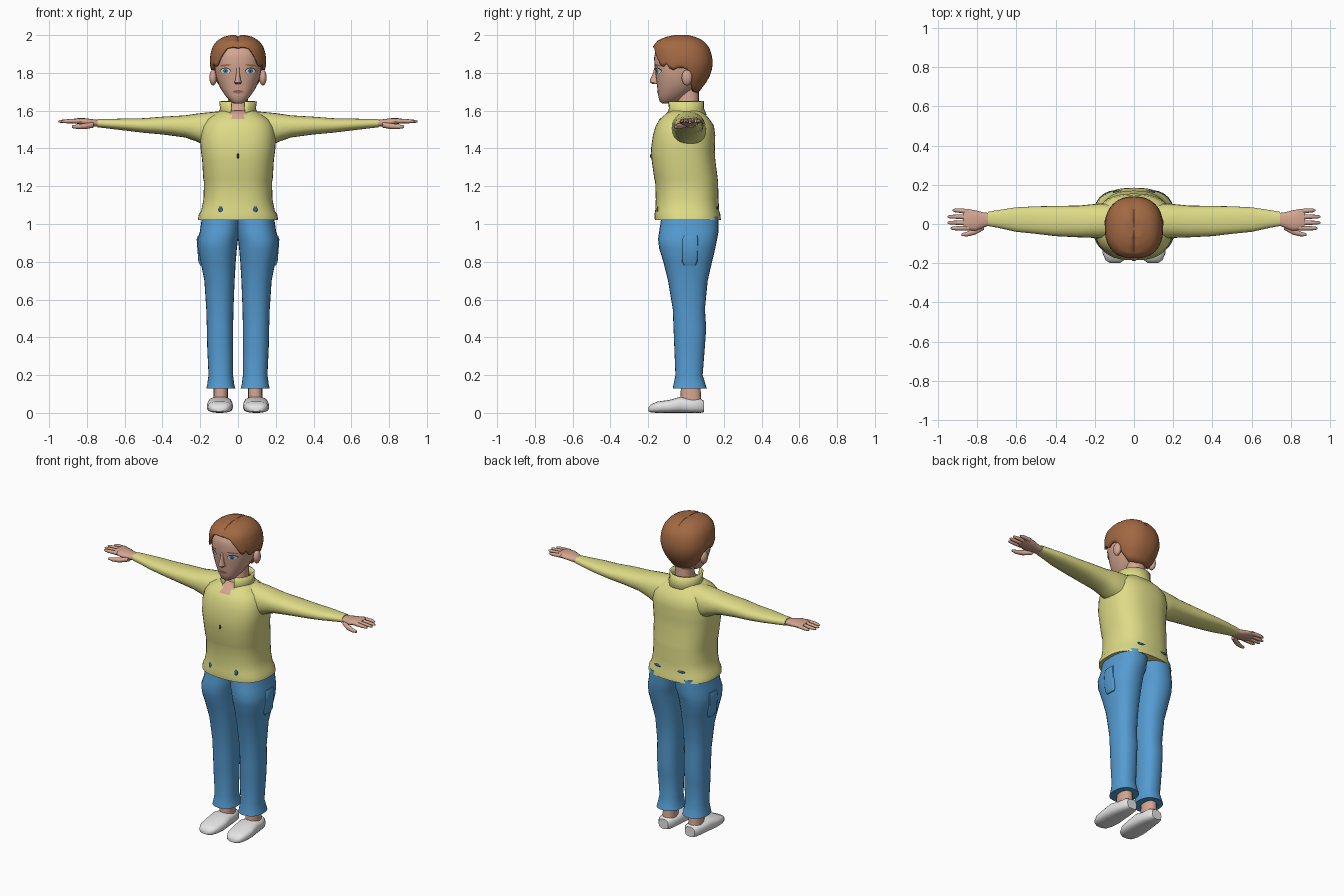
import bpy, bmesh, math


def mat(name, r, g, b):
    m = bpy.data.materials.new(name)
    m.diffuse_color = (r, g, b, 1)
    return m


SKIN = mat("skin", .66, .38, .28)
YELLOW = mat("yellow_cloth", .73, .71, .24)
BLUE = mat("blue_denim", .09, .33, .64)
HAIR = mat("brown_hair", .36, .14, .055)
WHITE = mat("white", .78, .78, .78)
IRIS = mat("eye_blue", .05, .25, .6)
DARK = mat("dark_brown", .07, .035, .025)
LIP = mat("lip", .36, .13, .1)
NAVY = mat("pocket_blue", .04, .13, .3)


def lerp(table, t):
    """Interpolate rows (key, values...) that are sorted by key."""
    if t <= table[0][0]:
        return table[0][1:]
    for a, b in zip(table, table[1:]):
        if t <= b[0]:
            f = (t - a[0]) / (b[0] - a[0])
            return [p + (q - p) * f for p, q in zip(a[1:], b[1:])]
    return table[-1][1:]


def spow(v, e):
    return math.copysign(abs(v) ** e, v)


def finish(name, bm, mats, mirror=False, angle=50):
    bmesh.ops.recalc_face_normals(bm, faces=bm.faces[:])
    me = bpy.data.meshes.new(name)
    bm.to_mesh(me)
    bm.free()
    for m in mats:
        me.materials.append(m)
    ob = bpy.data.objects.new(name, me)
    bpy.context.collection.objects.link(ob)
    bpy.ops.object.select_all(action='DESELECT')
    ob.select_set(True)
    bpy.context.view_layer.objects.active = ob
    bpy.ops.object.shade_smooth_by_angle(angle=math.radians(angle))
    if mirror:
        ob.modifiers.new("Mirror", 'MIRROR')
    return ob


def loft(name, rings, mats, axis='z', n=24, p=2.3, mirror=False, rule=None, angle=50):
    """Rings are (position, u0, u1, v0, v1) along the axis, bridged and capped."""
    bm = bmesh.new()
    rows = []
    for t, u0, u1, v0, v1 in rings:
        row = []
        for i in range(n):
            a = 2 * math.pi * i / n
            u = (u0 + u1) / 2 + (u1 - u0) / 2 * spow(math.sin(a), 2 / p)
            v = (v0 + v1) / 2 - (v1 - v0) / 2 * spow(math.cos(a), 2 / p)
            row.append(bm.verts.new({'z': (u, v, t), 'x': (t, u, v), 'y': (u, t, v)}[axis]))
        rows.append(row)
    for a, b in zip(rows, rows[1:]):
        for i in range(n):
            bm.faces.new((a[i], a[(i + 1) % n], b[(i + 1) % n], b[i]))
    bm.faces.new(rows[0])
    bm.faces.new(rows[-1])
    if rule:
        for f in bm.faces:
            f.material_index = rule(f.calc_center_median())
    return finish(name, bm, mats, mirror, angle)


def ball(name, loc, size, m, mirror=False):
    bm = bmesh.new()
    bmesh.ops.create_uvsphere(bm, u_segments=14, v_segments=8, radius=1)
    for v in bm.verts:
        v.co = [c + s * k for c, s, k in zip(loc, size, v.co)]
    return finish(name, bm, [m], mirror)


# Jacket body with a hem band and an open V at the throat
TORSO = [(1.02, -.213, .213, -.165, .185), (1.05, -.208, .208, -.167, .182),
         (1.07, -.195, .195, -.163, .176), (1.13, -.183, .183, -.16, .172),
         (1.22, -.18, .18, -.163, .17), (1.24, -.184, .184, -.168, .168),
         (1.34, -.19, .19, -.182, .155), (1.4, -.198, .198, -.185, .153),
         (1.47, -.2, .2, -.175, .155), (1.52, -.19, .19, -.16, .148),
         (1.555, -.165, .165, -.14, .125), (1.58, -.125, .125, -.11, .102),
         (1.6, -.095, .095, -.088, .085)]
loft("jacket_body", TORSO, [YELLOW, SKIN], n=40, p=2.5,
     rule=lambda c: int(c.y < 0 and abs(c.x) < (c.z - 1.54) * .8))

# Sleeves
loft("sleeve", [(.08, -.07, .10, 1.41, 1.598), (.17, -.075, .105, 1.412, 1.59),
                (.22, -.07, .1, 1.437, 1.584), (.28, -.068, .094, 1.458, 1.575),
                (.4, -.062, .092, 1.474, 1.568), (.5, -.05, .09, 1.483, 1.56),
                (.6, -.04, .085, 1.495, 1.558), (.7, -.018, .07, 1.507, 1.556),
                (.745, -.01, .062, 1.512, 1.556)], [YELLOW], axis='x', mirror=True)

# Standing collar, open at the front
bm = bmesh.new()
rows = []
for z, rx, y0, y1 in [(1.575, .1, -.1, .1), (1.61, .085, -.088, .085), (1.65, .09, -.092, .085)]:
    row = []
    for i in range(25):
        a = .38 + (2 * math.pi - .76) * i / 24
        row.append(bm.verts.new((rx * math.sin(a), (y0 + y1) / 2 - (y1 - y0) / 2 * math.cos(a), z)))
    rows.append(row)
for a, b in zip(rows, rows[1:]):
    for i in range(24):
        bm.faces.new((a[i], a[i + 1], b[i + 1], b[i]))
collar = finish("collar", bm, [YELLOW])
sol = collar.modifiers.new("Thickness", 'SOLIDIFY')
sol.thickness = .01

# Zip pull and hem pockets as thin plates
ball("zip_pull", (0, -.184, 1.36), (.006, .006, .013), DARK)
ball("front_pocket", (.09, -.148, 1.075), (.013, .008, .02), NAVY, True)
ball("back_pocket", (.07, .164, 1.085), (.04, .008, .008), NAVY, True)

# Trousers
loft("trouser_leg", [(.13, .014, .168, -.07, .11), (.15, .02, .163, -.066, .104),
                     (.2, .026, .156, -.056, .088), (.35, .026, .163, -.062, .1),
                     (.45, .026, .165, -.066, .107), (.55, .024, .168, -.07, .1),
                     (.7, .018, .178, -.095, .115), (.8, .012, .198, -.12, .138),
                     (.87, .006, .212, -.142, .155), (.92, 0, .213, -.148, .165),
                     (.96, -.012, .202, -.142, .172), (1.04, -.02, .19, -.13, .172)],
     [BLUE], n=28, mirror=True)
loft("side_pocket", [(.78, .185, .2, -.01, .05), (.8, .185, .21, -.02, .06),
                     (.92, .19, .219, -.02, .065), (.94, .19, .212, -.01, .06)],
     [BLUE], n=12, p=4, mirror=True)

# Ankles and slip-on shoes
loft("ankle", [(.04, .05, .135, -.03, .085), (.08, .053, .13, -.03, .08),
               (.17, .055, .128, -.025, .075)], [SKIN], n=16, mirror=True)
loft("shoe", [(-.198, .07, .125, .008, .03), (-.185, .05, .145, .002, .045),
              (-.15, .033, .16, 0, .06), (-.09, .026, .165, 0, .068),
              (-.03, .03, .16, 0, .085), (.03, .038, .15, 0, .073),
              (.075, .045, .142, 0, .075), (.095, .06, .128, .004, .065)],
     [WHITE], axis='y', n=20, p=2.8, mirror=True)

# Hands with four fingers and a thumb
loft("palm", [(.73, -.003, .055, 1.517, 1.55), (.77, -.02, .06, 1.515, 1.555),
              (.81, -.035, .07, 1.523, 1.56), (.85, -.03, .077, 1.53, 1.56),
              (.87, -.02, .07, 1.535, 1.557)], [SKIN], axis='x', n=16, mirror=True)
for k, (y, tip) in enumerate([(.063, .925), (.034, .95), (.006, .95), (-.02, .935)]):
    yt = y * 1.1
    loft("finger_%d" % (k + 1), [(.84, y - .013, y + .013, 1.533, 1.558),
                                 (.9, yt - .011, yt + .011, 1.533, 1.555),
                                 (tip - .01, yt - .009, yt + .009, 1.535, 1.551),
                                 (tip, yt - .004, yt + .004, 1.539, 1.547)],
         [SKIN], axis='x', n=8, p=2, mirror=True)
loft("thumb", [(.765, -.03, .01, 1.51, 1.54), (.81, -.055, -.02, 1.502, 1.533),
               (.85, -.064, -.038, 1.503, 1.527), (.88, -.062, -.048, 1.508, 1.522)],
     [SKIN], axis='x', n=10, p=2, mirror=True)

# Neck and head
loft("neck", [(1.56, -.065, .065, -.082, .075), (1.6, -.058, .058, -.06, .072),
              (1.65, -.053, .053, -.045, .068), (1.76, -.055, .055, -.04, .068)], [SKIN])
HEAD = [(1.637, -.02, .02, -.125, -.07), (1.65, -.042, .042, -.14, -.04),
        (1.68, -.068, .068, -.147, 0), (1.72, -.094, .094, -.152, .05),
        (1.77, -.114, .114, -.158, .085), (1.82, -.124, .124, -.165, .1),
        (1.88, -.126, .126, -.169, .105), (1.93, -.112, .112, -.158, .095),
        (1.965, -.07, .07, -.11, .05)]
loft("head", HEAD, [SKIN], n=32)
loft("nose", [(1.74, -.014, .014, -.175, -.14), (1.75, -.02, .02, -.19, -.14),
              (1.765, -.014, .014, -.19, -.14), (1.8, -.009, .009, -.174, -.14),
              (1.83, -.01, .01, -.167, -.15)], [SKIN], n=12, p=2)
ball("ear", (.132, .005, 1.775), (.02, .028, .042), SKIN, True)


def face_patch(name, cx, cz, rx, rz, off, m, mirror=True, tilt=0):
    """Thin ellipse that follows the front of the head."""
    def point(x, z):
        u0, u1, v0, v1 = lerp(HEAD, z)
        y = (v0 + v1) / 2 - (v1 - v0) / 2 * (1 - abs(x / u1) ** 2.3) ** (1 / 2.3)
        return bm.verts.new((x, y - off, z))
    bm = bmesh.new()
    mid = point(cx, cz)
    ang = [2 * math.pi * i / 16 for i in range(16)]
    rim = [point(cx + rx * math.cos(a), cz + rz * math.sin(a) + tilt * math.cos(a)) for a in ang]
    for i in range(16):
        bm.faces.new((mid, rim[i], rim[(i + 1) % 16]))
    ob = finish(name, bm, [m], mirror)
    if sum(f.normal.y for f in ob.data.polygons) > 0:
        ob.data.flip_normals()


face_patch("eye_lash", .066, 1.812, .028, .016, .002, DARK)
face_patch("eye_white", .066, 1.81, .025, .013, .004, WHITE)
face_patch("iris", .066, 1.81, .013, .013, .006, IRIS)
face_patch("pupil", .066, 1.81, .005, .006, .008, DARK)
face_patch("eyebrow", .066, 1.84, .03, .005, .004, HAIR, tilt=-.003)
face_patch("mouth", 0, 1.7, .028, .009, .004, LIP, mirror=False)

# Hair shell: each strand column runs from the crown to a hairline set by angle
HAIRLINE = [(0, 1.945), (.4, 1.928), (.62, 1.885), (.85, 1.825), (1.05, 1.85), (1.25, 1.81),
            (1.5, 1.83), (1.7, 1.82), (1.85, 1.74), (2.1, 1.70), (3.15, 1.69)]
SHAPE = [(1.69, .078, -.07, .062), (1.75, .115, -.13, .108), (1.8, .14, -.172, .134),
         (1.85, .15, -.178, .142), (1.9, .146, -.181, .137), (1.94, .134, -.176, .121),
         (1.97, .112, -.152, .092), (1.99, .078, -.11, .055), (2.0, .04, -.065, .015)]
N, L = 48, 14
bm = bmesh.new()
rows = []
for j in range(L + 1):
    row = []
    for i in range(N):
        a = 2 * math.pi * i / N
        low = lerp(HAIRLINE, min(a, 2 * math.pi - a))[0]
        z = 2 - (2 - low) * (j / L) ** 1.5
        rx, y0, y1 = lerp(SHAPE, z)
        x = rx * spow(math.sin(a), .87)
        y = (y0 + y1) / 2 - (y1 - y0) / 2 * spow(math.cos(a), .87)
        groove = .01 * max(0, 1 - abs(x) / .012) * min(1, max(0, (z - 1.85) / .1))
        row.append(bm.verts.new((x, y, z - groove)))
    rows.append(row)
crown = bm.verts.new((0, -.025, 1.992))
for i in range(N):
    k = (i + 1) % N
    bm.faces.new((crown, rows[0][i], rows[0][k]))
    for a, b in zip(rows, rows[1:]):
        bm.faces.new((a[i], b[i], b[k], a[k]))
hair = finish("hair", bm, [HAIR], angle=40)
sol = hair.modifiers.new("Thickness", 'SOLIDIFY')
sol.thickness = .012
